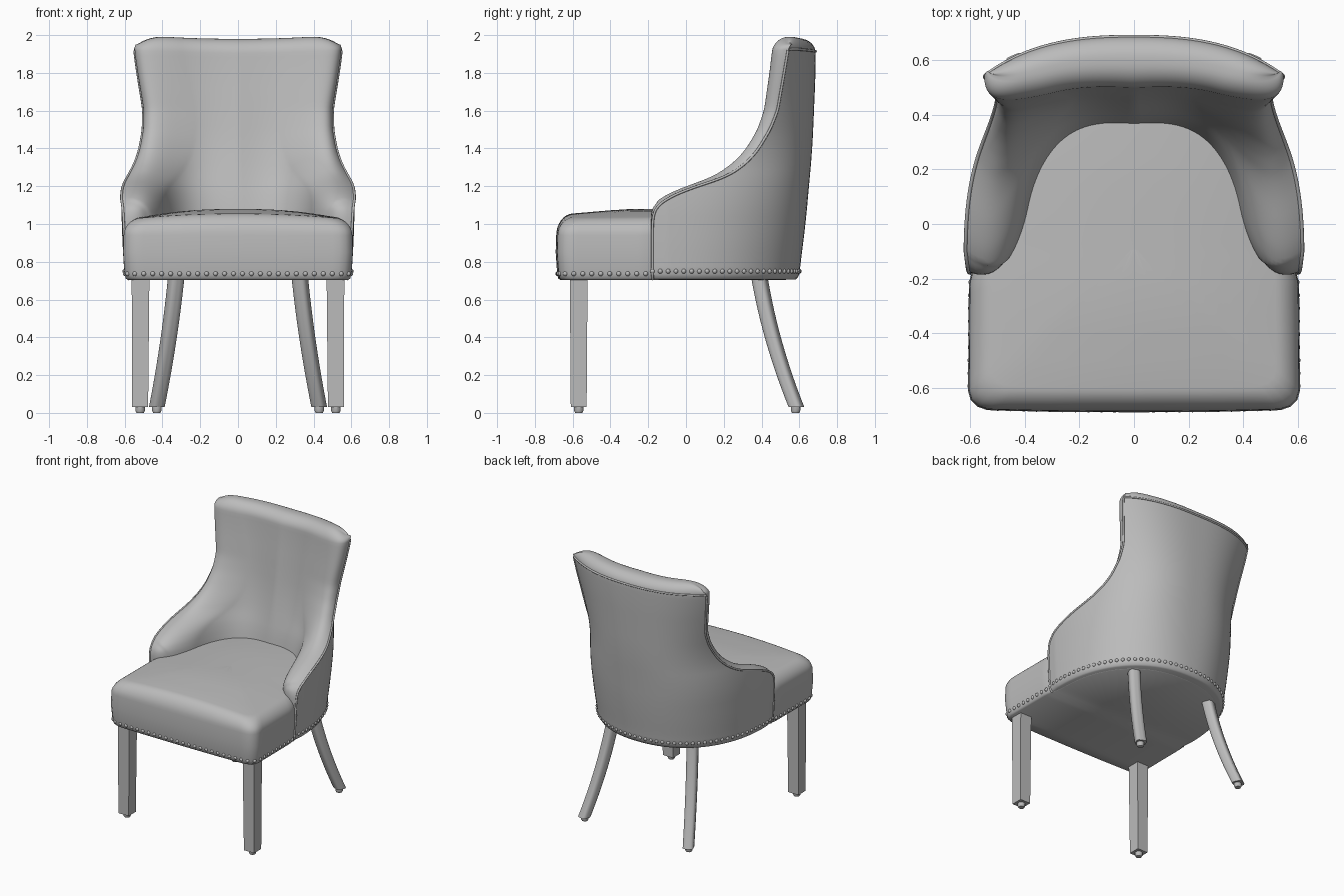
import bpy, bmesh, math
from mathutils import Vector

if "Cube" in bpy.data.objects:
    bpy.data.objects.remove(bpy.data.objects["Cube"], do_unlink=True)

grey = bpy.data.materials.new("grey_upholstery")
grey.use_nodes = True
grey.diffuse_color = (0.5, 0.5, 0.5, 1)
grey.node_tree.nodes["Principled BSDF"].inputs["Base Color"].default_value = (0.5, 0.5, 0.5, 1)


def finish(name, bm, angle=50):
    bmesh.ops.recalc_face_normals(bm, faces=bm.faces)
    mesh = bpy.data.meshes.new(name)
    bm.to_mesh(mesh)
    bm.free()
    mesh.materials.append(grey)
    ob = bpy.data.objects.new(name, mesh)
    bpy.context.collection.objects.link(ob)
    bpy.ops.object.select_all(action='DESELECT')
    ob.select_set(True)
    bpy.context.view_layer.objects.active = ob
    bpy.ops.object.shade_smooth_by_angle(angle=math.radians(angle))


def loft(name, rings, angle=50):
    """Skin a stack of equal, even-sized rings and close both ends with strips."""
    bm = bmesh.new()
    rows = [[bm.verts.new(p) for p in ring] for ring in rings]
    m = len(rows[0])
    for a, b in zip(rows, rows[1:]):
        for i in range(m):
            j = (i + 1) % m
            bm.faces.new((a[i], a[j], b[j], b[i]))
    for r in (rows[0], rows[-1]):
        for i in range(m // 2):
            quad = [r[i], r[i + 1], r[m - i - 1], r[(m - i) % m]]
            bm.faces.new(list(dict.fromkeys(quad)))
    finish(name, bm, angle)


def interp(table, z):
    for (z0, v0), (z1, v1) in zip(table, table[1:]):
        if z <= z1:
            return v0 + (v1 - v0) * max(0, (z - z0) / (z1 - z0))
    return table[-1][1]


def soft(table, z, window=0.1):
    """Table lookup averaged over a height window, so that slopes blend."""
    return sum(interp(table, z + window * k / 4) for k in range(-4, 5)) / 9


def resample(pts, n, power=1):
    """Points along a polyline, crowded towards its end if power > 1, and its length."""
    run = [0]
    for p, q in zip(pts, pts[1:]):
        run.append(run[-1] + (q - p).length)
    out, k = [], 0
    for i in range(n + 1):
        d = run[-1] * (1 - (1 - i / n) ** power)
        while k < len(pts) - 2 and run[k + 1] < d:
            k += 1
        f = (d - run[k]) / max(run[k + 1] - run[k], 1e-9)
        out.append(pts[k].lerp(pts[k + 1], min(f, 1)))
    return out, run[-1]


# Shell shape by height: front edge, width, depth, squareness, pad thickness and pad overhang
EDGE = [(0.7, -0.178), (1.0, -0.178), (1.06, -0.17), (1.1, -0.147), (1.14, -0.09), (1.18, 0.0),
        (1.21, 0.09), (1.25, 0.21), (1.3, 0.29), (1.35, 0.345), (1.4, 0.385), (1.5, 0.445),
        (1.6, 0.485), (1.8, 0.52), (1.95, 0.545), (2.0, 0.55)]
WIDTH = [(0.7, 0.598), (0.85, 0.61), (1.15, 0.62), (1.4, 0.6), (1.6, 0.655), (1.8, 0.735), (2.0, 0.825)]
DEPTH = [(0.7, 0.695), (1.0, 0.733), (1.4, 0.769), (1.8, 0.786), (2.0, 0.787)]
SQUARE = [(0.7, 2.2), (1.2, 2.45), (2.0, 2.5)]
ARM = [(0.7, 0.2), (1.08, 0.21), (1.2, 0.18), (1.4, 0.16), (2.0, 0.16)]
MIDDLE = [(0.7, 0.27), (1.08, 0.275), (1.5, 0.225), (2.0, 0.18)]
ROUND = [(0.7, 0.26), (1.2, 0.27), (1.5, 0.28), (2.0, 0.22)]
HANG = [(0.7, 0.025), (1.0, 0.03), (1.1, 0.06), (1.2, 0.1), (1.4, 0.065), (2.0, 0.045)]
N = 44
CROWD = 1.6


def half_outline(z):
    """Outer plan curve from the middle of the back to the front edge."""
    a, b, e, yc = soft(WIDTH, z), soft(DEPTH, z), 2 / soft(SQUARE, z), -0.1
    pts = [Vector((a * math.sin(t) ** e, yc + b * math.cos(t) ** e))
           for t in (math.pi / 2 * i / 120 for i in range(120))]
    pts += [Vector((a, yc)), Vector((a * 0.975, -0.22))]
    edge = soft(EDGE, z, 0.025)
    keep = []
    for p, q in zip(pts, pts[1:]):
        keep.append(p)
        if q.y <= edge:
            return keep + [p.lerp(q, (p.y - edge) / (p.y - q.y))]


def shell_ring(z):
    outer, length = resample(half_outline(z), N, CROWD)
    k = math.sqrt(max(0, 1 - max(0, (z - 1.92) / 0.08) ** 2))
    foot = 0.02 * max(0, (0.735 - z) / 0.03) ** 2
    out, inn = [], []
    for i, p in enumerate(outer):
        tan = (outer[min(i + 1, N)] - outer[max(i - 1, 0)]).normalized()
        if i == 0:
            tan = Vector((1, 0))
        normal = Vector((tan.y, -tan.x))
        back = (1 - i / N) ** CROWD
        lip = min(1, length * back / soft(ROUND, z))
        thick = soft(ARM, z) + (soft(MIDDLE, z) - soft(ARM, z)) * back
        thick *= math.sqrt(1 - (1 - lip) ** 2)
        bulge = tan * soft(HANG, z) * k * math.sin(math.pi * lip ** 0.45)
        pull = tan * 0.02 * (1 - k) * (1 - lip)
        inset = thick / 2 * (1 - k) * 0.9
        drop = 0.02 * (1 - (p.x / 0.56) ** 2) * max(0, (z - 1.7) / 0.3)
        drop += 0.6 * max(0, z - 1.92) * (1 - lip) ** 4
        for store, off in ((out, inset + foot), (inn, max(thick - inset, foot))):
            q = p + normal * off - pull
            if store is inn:
                q += bulge
            store.append(Vector((q.x, q.y, z - drop)))
    flip = lambda v: Vector((-v.x, v.y, v.z))
    return ([flip(v) for v in out[:0:-1]] + out
            + inn[N - 1::-1] + [flip(v) for v in inn[1:N]])


# Wrap-around back with arms
levels = [0.707, 0.715, 0.735] + [0.735 + 0.04 * i for i in range(1, 8)]
levels += [1.02 + 0.01 * i for i in range(40)] + [1.42 + 0.025 * i for i in range(21)]
levels += [1.92 + 0.08 * math.sin(math.pi / 2 * i / 8) for i in range(1, 9)]
loft("back_and_arms", [shell_ring(z) for z in levels])


# Seat cushion: squared front, rounded back tucked inside the shell
def seat_half():
    pts = [Vector((0, -0.687)), Vector((0.3, -0.685))]
    pts += [Vector((0.52 + 0.085 * math.sin(t), -0.61 - 0.07 * math.cos(t)))
            for t in (math.pi / 2 * i / 10 for i in range(11))]
    pts += [Vector((0.602, -0.22))]
    pts += [Vector((0.575 * math.cos(t) ** 0.87, -0.1 + 0.65 * math.sin(t) ** 0.87))
            for t in (math.pi / 2 * i / 30 for i in range(30))]
    return resample(pts + [Vector((0, 0.55))], 60)[0]


half = seat_half()
plan = half + [Vector((-p.x, p.y)) for p in half[-2:0:-1]]


def seat_ring(z, inset, crown=0):
    ring = []
    for p in plan:
        x, y = p.x * (1 - inset / 0.6), -0.07 + (p.y + 0.07) * (1 - inset / 0.61)
        ring.append((x, y, z + crown * (1 - (x / 0.6) ** 2) * (0.6 + 0.4 * min(1, (y + 0.68) / 0.4))))
    return ring


rings = [seat_ring(0.704, 0.02), seat_ring(0.713, 0.01), seat_ring(0.735, 0.005), seat_ring(0.85, -0.003)]
for i in range(9):
    t = math.pi / 2 * i / 8
    rings.append(seat_ring(0.94 + 0.085 * math.sin(t), 0.085 * (1 - math.cos(t)), 0.045 * math.sin(t)))
rings += [seat_ring(1.025 + 0.01 * min(1, d * 4), 0.085 + d, 0.045) for d in (0.1, 0.2, 0.3, 0.4, 0.5)]
loft("seat_cushion", rings)


# Piping along the front edges and across the top of the back
def piping(name, pts):
    cu = bpy.data.curves.new(name, 'CURVE')
    cu.dimensions = '3D'
    cu.bevel_depth = 0.007
    cu.bevel_resolution = 2
    sp = cu.splines.new('POLY')
    sp.points.add(len(pts) - 1)
    for q, p in zip(sp.points, pts):
        q.co = (*p, 1)
    cu.materials.append(grey)
    bpy.context.collection.objects.link(bpy.data.objects.new(name, cu))


side = [shell_ring(z)[2 * N] for z in levels if z < 1.935]
for s, label in ((1, "left"), (-1, "right")):
    piping(label + "_edge_piping", [(s * p.x, p.y, p.z) for p in side])
piping("top_piping", shell_ring(1.93)[:2 * N + 1])

# Decorative nail heads around the base
nails = bmesh.new()


def nail_row(points, spacing, z, inset):
    pts = [Vector((-p.x, p.y)) for p in points[:0:-1]] + points
    n = round(sum((q - p).length for p, q in zip(pts, pts[1:])) / spacing)
    for p in resample(pts, n)[0]:
        ball = bmesh.ops.create_uvsphere(nails, u_segments=10, v_segments=6, radius=0.013)
        bmesh.ops.translate(nails, verts=ball["verts"], vec=(p.x * (1 - inset), p.y * (1 - inset), z))


nail_row([p for p in half if p.y < -0.21], 0.048, 0.737, 0.012)
nail_row(half_outline(0.75), 0.042, 0.75, 0.005)
finish("nail_heads", nails)


# Legs with small glides
def leg_ring(x, y, z, w, power, n, turn=0):
    ring = []
    for i in range(n):
        a = 2 * math.pi * (i + 0.5) / n
        r = w / (abs(math.cos(a)) ** power + abs(math.sin(a)) ** power) ** (1 / power)
        ring.append((x + r * math.cos(a + turn), y + r * math.sin(a + turn), z))
    return ring


for s, label in ((1, "left"), (-1, "right")):
    loft(label + "_front_leg", [leg_ring(s * 0.518, -0.568, 0.03, 0.043, 30, 4),
                                leg_ring(s * 0.516, -0.568, 0.72, 0.048, 30, 4)], 30)
    path = []
    for i in range(15):
        t = i / 14
        path.append(leg_ring(s * (0.325 + 0.07 * t + 0.035 * t * t), 0.385 + 0.115 * t + 0.085 * t * t,
                             0.74 - 0.71 * t, 0.038 - 0.002 * t, 5, 16, -0.4 * s))
    loft(label + "_back_leg", path)
    for x, y, part in ((0.518, -0.568, "_front_glide"), (0.43, 0.58, "_back_glide")):
        loft(label + part, [leg_ring(s * x, y, z, r, 2, 12)
                            for z, r in ((0, 0.02), (0.012, 0.026), (0.035, 0.026))], 30)
